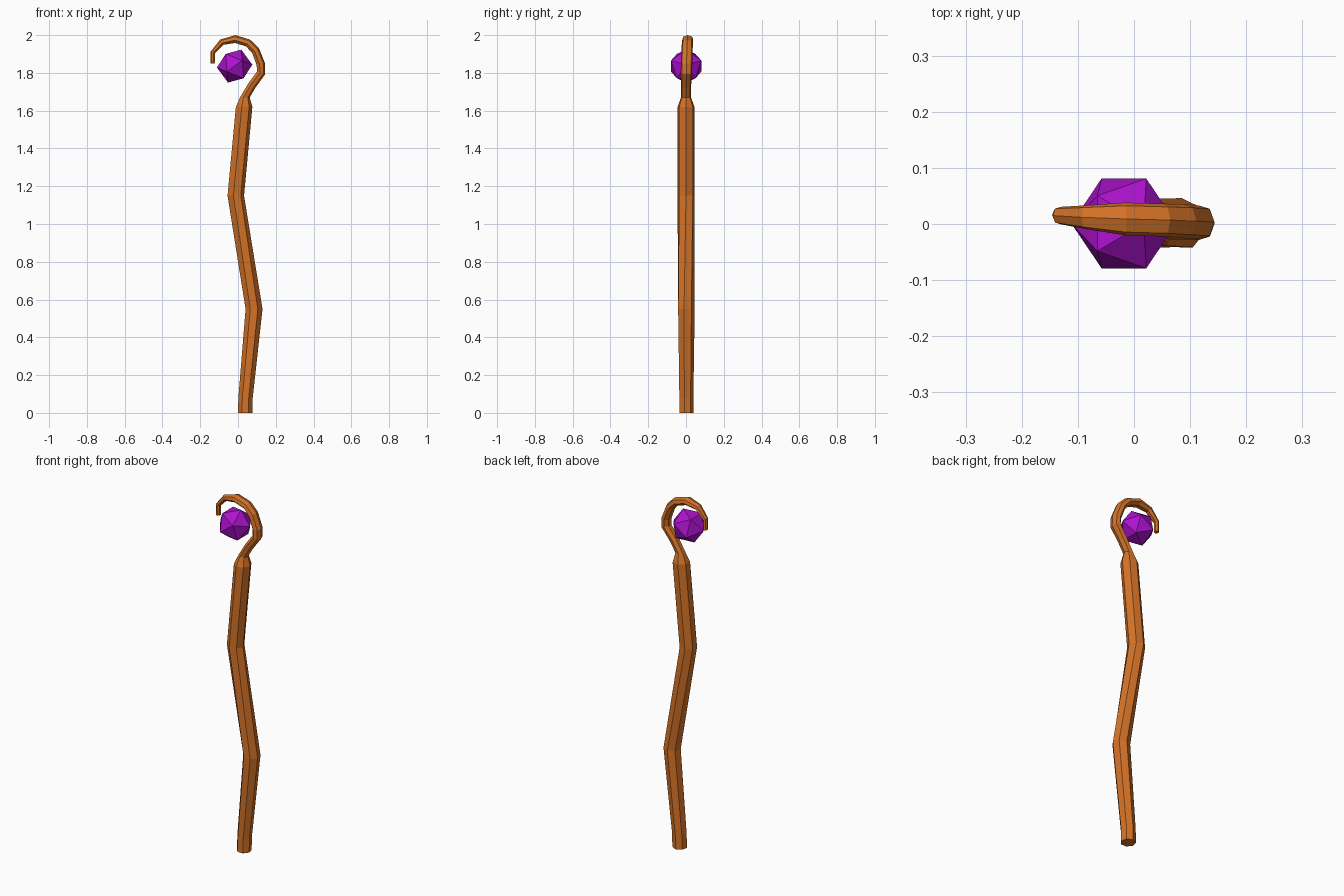
import bpy, bmesh
from math import sin, cos, pi, radians
from mathutils import Vector

if "Cube" in bpy.data.objects:
    bpy.data.objects.remove(bpy.data.objects["Cube"])

SIDES = 7


def material(name, rgb):
    m = bpy.data.materials.new(name)
    m.diffuse_color = (*rgb, 1)
    m.use_nodes = True
    m.node_tree.nodes["Principled BSDF"].inputs["Base Color"].default_value = m.diffuse_color
    return m


def finish(bm, name, mat):
    bmesh.ops.recalc_face_normals(bm, faces=bm.faces)
    me = bpy.data.meshes.new(name)
    bm.to_mesh(me)
    bm.free()
    me.materials.append(mat)
    ob = bpy.data.objects.new(name, me)
    bpy.context.collection.objects.link(ob)
    return ob


wood = material("wood", (0.66, 0.17, 0.02))
violet = material("violet", (0.42, 0.006, 0.62))

# Shaft rings: x, z, radius, twist in degrees (rings stay level)
shaft = [(0.038, 0.0, 0.039, -13), (0.04, 0.08, 0.039, -13),
         (0.085, 0.55, 0.046, -13), (-0.014, 1.15, 0.046, 0),
         (0.03, 1.62, 0.046, 0), (0.035, 1.67, 0.027, 0)]

# Hook path: x, y, z, in-plane radius, sideways radius
hook = [(0.072, 0.0, 1.733, 0.023, 0.028), (0.121, 0.002, 1.80, 0.024, 0.031),
        (0.120, 0.003, 1.845, 0.024, 0.031), (0.092, 0.005, 1.917, 0.023, 0.031),
        (0.053, 0.007, 1.957, 0.022, 0.030), (-0.015, 0.009, 1.978, 0.022, 0.030),
        (-0.085, 0.012, 1.962, 0.017, 0.022), (-0.133, 0.015, 1.908, 0.013, 0.016),
        (-0.134, 0.016, 1.85, 0.012, 0.014)]

# Staff: one seven-sided tube through shaft and hook
bm = bmesh.new()
rings = []


def add_ring(c, out, a, b, twist=0):
    angs = [2 * pi * i / SIDES + radians(twist) for i in range(SIDES)]
    rings.append([bm.verts.new(c + out * a * cos(t) + Vector((0, b * sin(t), 0)))
                  for t in angs])


for x, z, r, tw in shaft:
    add_ring(Vector((x, 0, z)), Vector((1, 0, 0)), r, r, tw)
path = [Vector((0.035, 0, 1.67))] + [Vector(p[:3]) for p in hook]
path.append(path[-1] + Vector((0, 0, -0.05)))
for i, (x, y, z, a, b) in enumerate(hook, 1):
    t = (path[i] - path[i - 1]).normalized() + (path[i + 1] - path[i]).normalized()
    add_ring(path[i], Vector((t.z, 0, -t.x)).normalized(), a, b)
for lo, hi in zip(rings, rings[1:]):
    for i in range(SIDES):
        j = (i + 1) % SIDES
        bm.faces.new((lo[i], lo[j], hi[j], hi[i]))
bm.faces.new(rings[0])
bm.faces.new(rings[-1])
finish(bm, "staff", wood)

# Gem floating inside the hook
bm = bmesh.new()
bmesh.ops.create_icosphere(bm, subdivisions=1, radius=0.094)
gem = finish(bm, "gem", violet)
gem.location = (-0.018, 0.001, 1.836)
gem.rotation_euler = (0, radians(22), 0)
